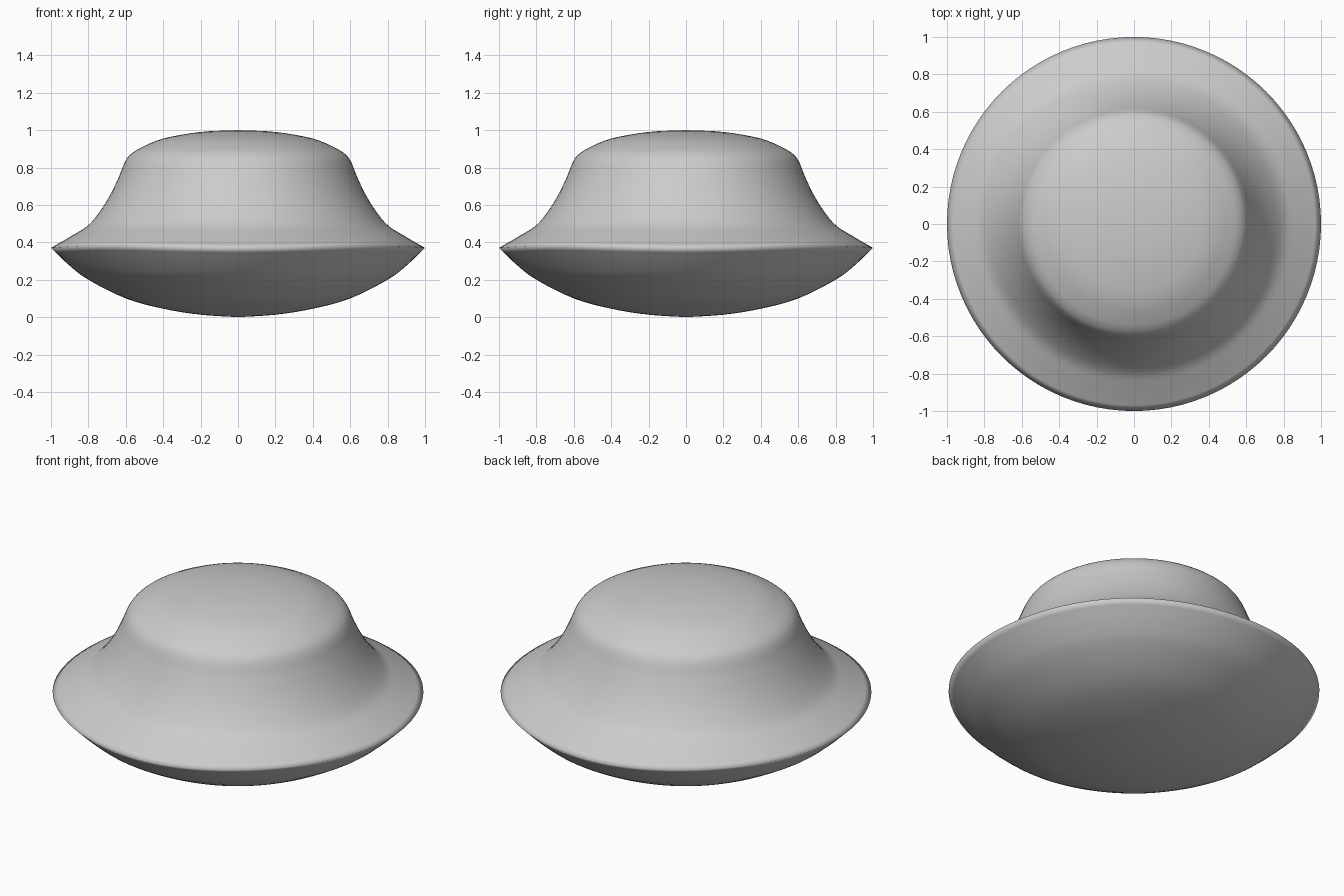
import bpy, math
from mathutils import Vector

if "Cube" in bpy.data.objects:
    bpy.data.objects.remove(bpy.data.objects["Cube"])

SEGMENTS = 96

# Half profiles (radius, height): rounded underside, then flared brim and crown
under = [(0, 0), (0.2, 0.013), (0.4, 0.045), (0.6, 0.1), (0.8, 0.2),
         (0.9, 0.275), (1.0, 0.37)]
crown = [(1.0, 0.37), (0.88, 0.44), (0.8, 0.492), (0.735, 0.57), (0.68, 0.66),
         (0.635, 0.755), (0.605, 0.83), (0.575, 0.87), (0.52, 0.905),
         (0.4, 0.955), (0.2, 0.99), (0, 1.0)]


def smooth(points, steps=4):
    """Catmull-Rom curve through the points."""
    p = [Vector(q) for q in points]
    p = [2 * p[0] - p[1]] + p + [2 * p[-1] - p[-2]]
    out = []
    for a, b, c, d in zip(p, p[1:], p[2:], p[3:]):
        for i in range(steps):
            t = i / steps
            out.append(0.5 * (2 * b + (c - a) * t + (2 * a - 5 * b + 4 * c - d) * t ** 2
                              + (3 * b - a - 3 * c + d) * t ** 3))
    return out + [p[-2]]


def lathe(name, profile):
    """Revolve a profile whose two ends lie on the axis."""
    verts, faces = [(0, 0, profile[0].y)], []
    rings = profile[1:-1]
    for r, z in rings:
        for i in range(SEGMENTS):
            a = 2 * math.pi * i / SEGMENTS
            # the rim lifts very slightly on the diagonals
            lift = 0.006 * (1 - math.cos(4 * a)) * max(0, (r - 0.7) / 0.3)
            verts.append((r * math.cos(a), r * math.sin(a), z + lift))
    top = len(verts)
    verts.append((0, 0, profile[-1].y))
    last = 1 + (len(rings) - 1) * SEGMENTS
    for i in range(SEGMENTS):
        j = (i + 1) % SEGMENTS
        faces.append((0, 1 + j, 1 + i))
        for k in range(len(rings) - 1):
            s = 1 + k * SEGMENTS
            faces.append((s + i, s + j, s + SEGMENTS + j, s + SEGMENTS + i))
        faces.append((last + i, last + j, top))
    mesh = bpy.data.meshes.new(name)
    mesh.from_pydata(verts, [], faces)
    mesh.shade_smooth()
    obj = bpy.data.objects.new(name, mesh)
    bpy.context.collection.objects.link(obj)
    return obj


# One closed body: underside and crown share the sharp rim
lathe("domed_body", smooth(under) + smooth(crown)[1:])
